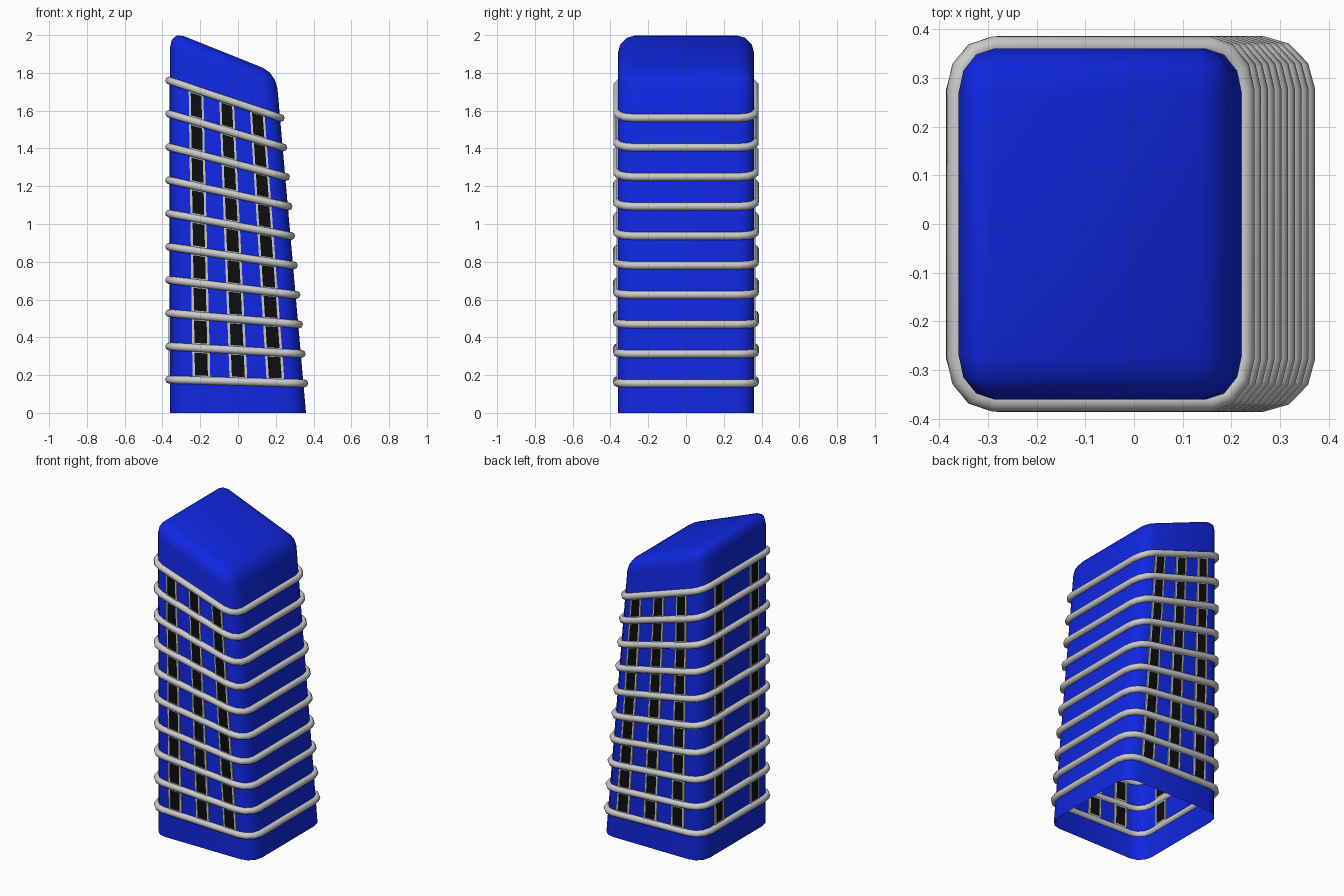
import bpy, bmesh, math
from mathutils import Vector

if "Cube" in bpy.data.objects:
    bpy.data.objects.remove(bpy.data.objects["Cube"])

HALF = 0.36      # half width of the footprint
TOP = 2.024      # height of the sharp top-left corner before rounding
FLOOR = 0.1758   # storey height at the left wall
R = 0.09         # corner radius


def warp(p):
    """Lean the right wall inwards and tilt every storey down to the right."""
    u, y, v = p
    s = (u + HALF) / (2 * HALF)
    right_x = HALF - 0.088 * 0.889 * v
    return Vector((-HALF + s * (right_x + HALF), y, v * (1 - 0.111 * s)))


def material(name, color):
    m = bpy.data.materials.new(name)
    m.diffuse_color = (*color, 1)
    m.use_nodes = True
    m.node_tree.nodes["Principled BSDF"].inputs["Base Color"].default_value = m.diffuse_color
    return m


def add_mesh(name, bm, mat=None, smooth=False):
    for v in bm.verts:
        v.co = warp(v.co)
    bmesh.ops.recalc_face_normals(bm, faces=bm.faces)
    for f in bm.faces:
        f.smooth = smooth
    me = bpy.data.meshes.new(name)
    bm.to_mesh(me)
    bm.free()
    ob = bpy.data.objects.new(name, me)
    bpy.context.collection.objects.link(ob)
    if mat:
        me.materials.append(mat)
    return ob


def add_box(bm, lo, hi):
    verts = bmesh.ops.create_cube(bm, size=1)["verts"]
    for v in verts:
        v.co = Vector([lo[i] + (v.co[i] + 0.5) * (hi[i] - lo[i]) for i in range(3)])
    return verts


blue = material("blue", (0.005, 0.02, 0.75))
black = material("black", (0.004, 0.004, 0.004))

# Tower shell: rounded box, open underneath
bm = bmesh.new()
add_box(bm, (-HALF, -HALF, 0), (HALF, HALF, TOP))
bottom = [f for f in bm.faces if f.calc_center_median().z < 0.01]
bmesh.ops.delete(bm, geom=bottom, context='FACES_ONLY')
edges = [e for e in bm.edges if max(v.co.z for v in e.verts) > 0.01]
bmesh.ops.bevel(bm, geom=edges, offset=R, segments=3, profile=0.5, affect='EDGES')
add_mesh("tower_shell", bm, blue, smooth=True)

# Floor bands: tubes running round the tower
ring = []
for k, (sx, sy) in enumerate([(1, 1), (-1, 1), (-1, -1), (1, -1)]):
    for j in range(4):
        a = math.radians(90 * k + 30 * j)
        c = 0.365 - R
        ring.append((sx * c + R * math.cos(a), sy * c + R * math.sin(a)))
curve = bpy.data.curves.new("floor_bands", 'CURVE')
curve.dimensions = '3D'
curve.bevel_depth = 0.021
curve.bevel_resolution = 2
for i in range(1, 11):
    sp = curve.splines.new('POLY')
    sp.points.add(len(ring) - 1)
    for pt, (x, y) in zip(sp.points, ring):
        pt.co = (*warp((x, y, i * FLOOR)), 1)
    sp.use_cyclic_u = True
bpy.context.collection.objects.link(bpy.data.objects.new("floor_bands", curve))

# Windows: four frame bars and a dark pane, set through the wall
W, H, B = 0.048, 0.074, 0.013    # half width, half height, bar width


def windows(side, columns, place):
    frames, panes = bmesh.new(), bmesh.new()
    for i in range(1, 10):
        v = (i + 0.5) * FLOOR
        for c in columns:
            def part(bm, a0, a1, b0, b1, t):
                add_box(bm, place(c + a0, -t, v + b0), place(c + a1, t, v + b1))
            for s in (-1, 1):
                part(frames, *sorted((s * W, s * (W - B))), -H, H, 0.007)
                part(frames, B - W, W - B, *sorted((s * H, s * (H - B))), 0.007)
            part(panes, B - W, W - B, B - H, H - B, 0.004)
    add_mesh(side + "_window_frames", frames)
    add_mesh(side + "_window_panes", panes, black)


cols = (-0.19, 0.01, 0.21)
windows("front", cols, lambda a, t, v: (a, -HALF + t, v))
windows("back", cols, lambda a, t, v: (a, HALF + t, v))
windows("left", (-0.18, 0.18), lambda a, t, v: (-HALF + t, a, v))
